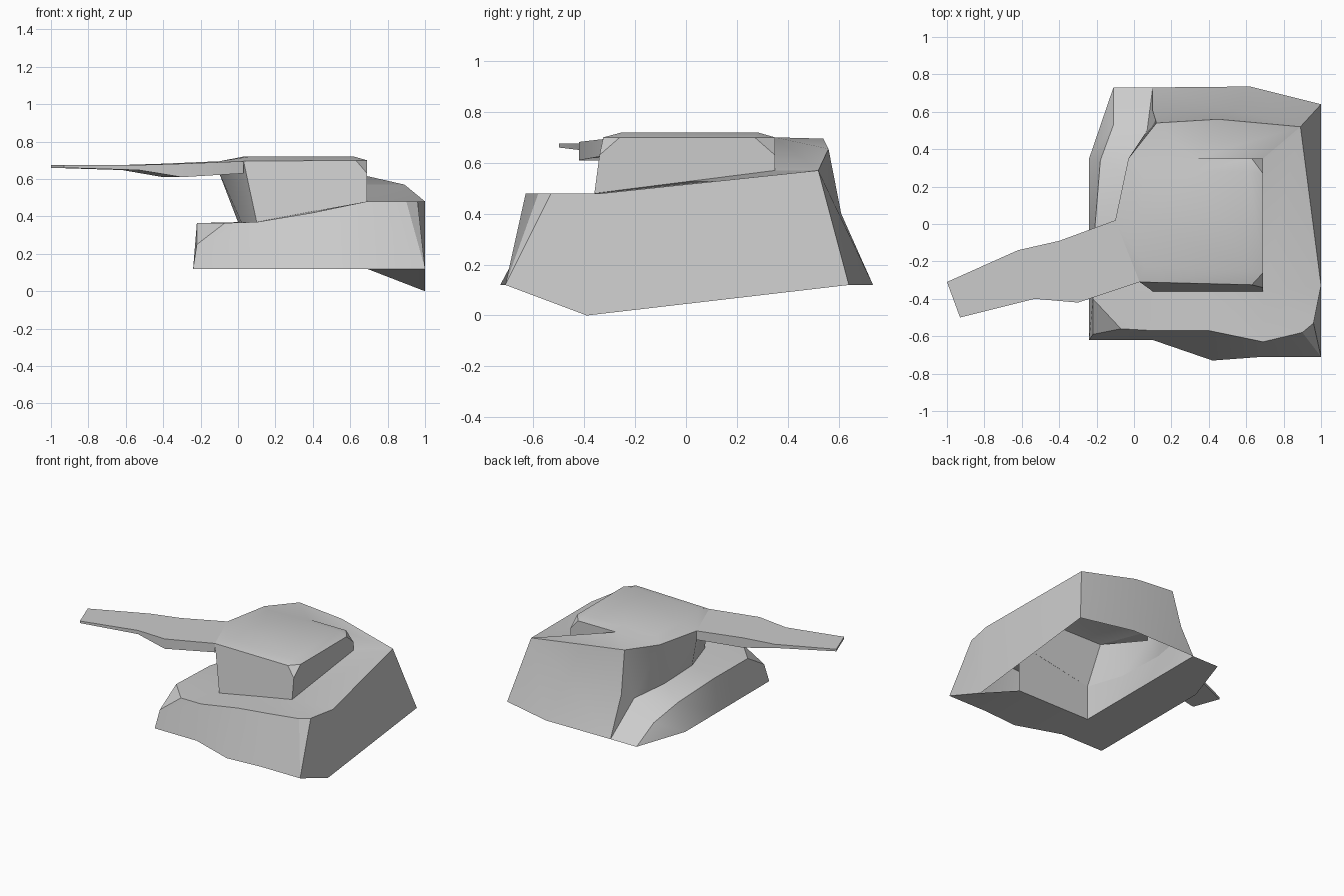
import bpy, bmesh
from math import radians

if "Cube" in bpy.data.objects:
    bpy.data.objects.remove(bpy.data.objects["Cube"])


def build(name, polygons, face_down=False):
    """Object from polygons; shared corners are welded, faces turned outwards."""
    bm = bmesh.new()
    for poly in polygons:
        pts = [p for i, p in enumerate(poly) if p != poly[i - 1]]
        if len(pts) > 2:
            bm.faces.new([bm.verts.new(p) for p in pts])
    bmesh.ops.remove_doubles(bm, verts=bm.verts, dist=0.001)
    bmesh.ops.recalc_face_normals(bm, faces=bm.faces)
    up = sum(f.normal.z * f.calc_area() for f in bm.faces)
    if (up > 0.02) if face_down else (up < -0.02):
        bmesh.ops.reverse_faces(bm, faces=bm.faces)
    me = bpy.data.meshes.new(name)
    bm.to_mesh(me)
    bm.free()
    ob = bpy.data.objects.new(name, me)
    bpy.context.collection.objects.link(ob)
    bpy.ops.object.select_all(action='DESELECT')
    ob.select_set(True)
    bpy.context.view_layer.objects.active = ob
    bpy.ops.object.shade_smooth_by_angle(angle=radians(30))
    return ob


def strip(a, b):
    """Quads (or triangles) joining two matching paths."""
    return [(a[i], a[i + 1], b[i + 1], b[i]) for i in range(len(a) - 1)]


# Key corners
corner = (-.24, -.62, .12)
notch = (-.22, -.59, .25)
low = (1, -.39, 0)
front_right = (1, -.71, .12)
back_step = (.1, .73, .12)

# Rim of the base: back, right, front, left
rim = [(.12, .54, .695), (.45, .56, .655), (.89, .52, .57), (1, -.33, .48),
       (.96, -.53, .48), (.9, -.58, .48), (.69, -.63, .48), (.4, -.57, .42),
       (.1, -.57, .37), (-.07, -.56, .365), (-.22, -.4, .365),
       (-.21, -.03, .36), (-.18, .34, .32), (-.11, .53, .22)]

# Ground outline, matched to the rim
ground = [back_step, (.62, .735, .12), (1, .64, .12), low, front_right, front_right,
          (.69, -.71, .12), (.42, -.73, .12), (.1, -.62, .12)]
ground_left = [(-.24, -.4, .12), (-.24, -.02, .12), (-.24, .35, .12), (-.11, .73, .12)]

# Foot of the upper block, matched to the rim from its third point
fr, fl, br = (.69, -.36, .48), (.1, -.36, .37), (.69, .35, .57)
foot = [br, fr, fr, fr, fr, (.4, -.36, .427), fl, fl, fl,
        (.02, -.1, .365), (0, .25, .37), (.07, .5, .34)]

# Outer walls: hollowed back, then right and front, then left with a cut corner
back_mid = [(.1, .605, .4), (.53, .61, .4)]
walls = strip(ground[:2], back_mid) + strip(back_mid, rim[:2])
walls += [(ground[1], ground[2], rim[2], back_mid[1]), (back_mid[1], rim[2], rim[1])]
walls += strip(ground[2:], rim[2:9]) + strip(ground_left, rim[10:])
walls += [(ground[8], corner, notch, rim[9], rim[8]),
          (corner, ground_left[0], rim[10], notch),
          (notch, rim[10], rim[9])]
build("base_walls", walls)

# Sloping ledge around the upper block
ledge = strip(rim[2:], foot)
ledge.append((rim[13], ground_left[3], back_step, foot[-1]))
build("base_ledge", ledge)

# Flat underside of the ledge and the inner walls above it
fl_low, fr_low = (.1, -.36, .12), (.69, -.36, .12)
build("base_underside", [(low, front_right, ground[6], fr_low),
                         (fr_low, ground[6], ground[7], ground[8], fl_low),
                         (fl_low, ground[8], corner, *ground_left[2:], back_step)],
      face_down=True)
inner = strip([fl_low] + [(.1, y, .12) for y in (-.1, .25, .5)] + [back_step],
              foot[8:] + [back_step])
inner.append((fl_low, fr_low, fr, fl))
build("base_inner_walls", inner)

# Upper block: shoulder ring and raised cap
shoulder = [(.03, -.31, .695), (.63, -.325, .70), (.69, -.26, .70), (.69, .27, .70),
            (.63, .35, .70), (.32, .35, .70), (-.03, .35, .70), (-.1, .02, .695)]
cap = [(.06, -.23, .72), (.62, -.25, .72), (.62, -.25, .72), (.62, .28, .72),
       (.62, .28, .72), (.32, .28, .72), (.05, .28, .72), (.03, .02, .72)]
cut_f, cut_b = (.69, -.34, .63), (.69, .35, .63)
block = strip(shoulder + shoulder[:1], cap + cap[:1])
block.append(tuple(cap))
block += [(fl, foot[5], fr, cut_f, shoulder[1], shoulder[0]),
          (cut_f, shoulder[2], shoulder[1]),
          (fr, br, cut_b, shoulder[3], shoulder[2], cut_f),
          (cut_b, shoulder[4], shoulder[3]),
          (br, shoulder[5], shoulder[4], cut_b)]

# Slope behind the block
block += [(shoulder[6], shoulder[5], rim[0]), (shoulder[5], rim[1], rim[0]),
          (shoulder[5], br, rim[2], rim[1])]

# Undercut left wall
wall_top = [shoulder[0], (-.1, .02, .63), shoulder[6], rim[0]]
block += strip(wall_top, foot[8:])
block += [(rim[0], foot[-1], back_step, back_mid[0]),
          (wall_top[1], shoulder[7], shoulder[6])]
build("upper_block", block)

# Tapering overhang: back xy, front xy, top z, bottom z
sections = []
for bx, by, fx, fy, top, bottom in [(-1, -.31, -.93, -.5, .675, .66),
                                    (-.62, -.14, -.53, -.4, .675, .648),
                                    (-.4, -.09, -.3, -.42, .682, .61),
                                    (-.1, .02, .03, -.31, .695, .63)]:
    sections.append([(bx, by, top), (fx, fy, top), (fx, fy, bottom), (bx, by, bottom)])
arm = [tuple(sections[0])]
for a, b in zip(sections, sections[1:]):
    arm += strip(a + a[:1], b + b[:1])
build("overhanging_arm", arm)
